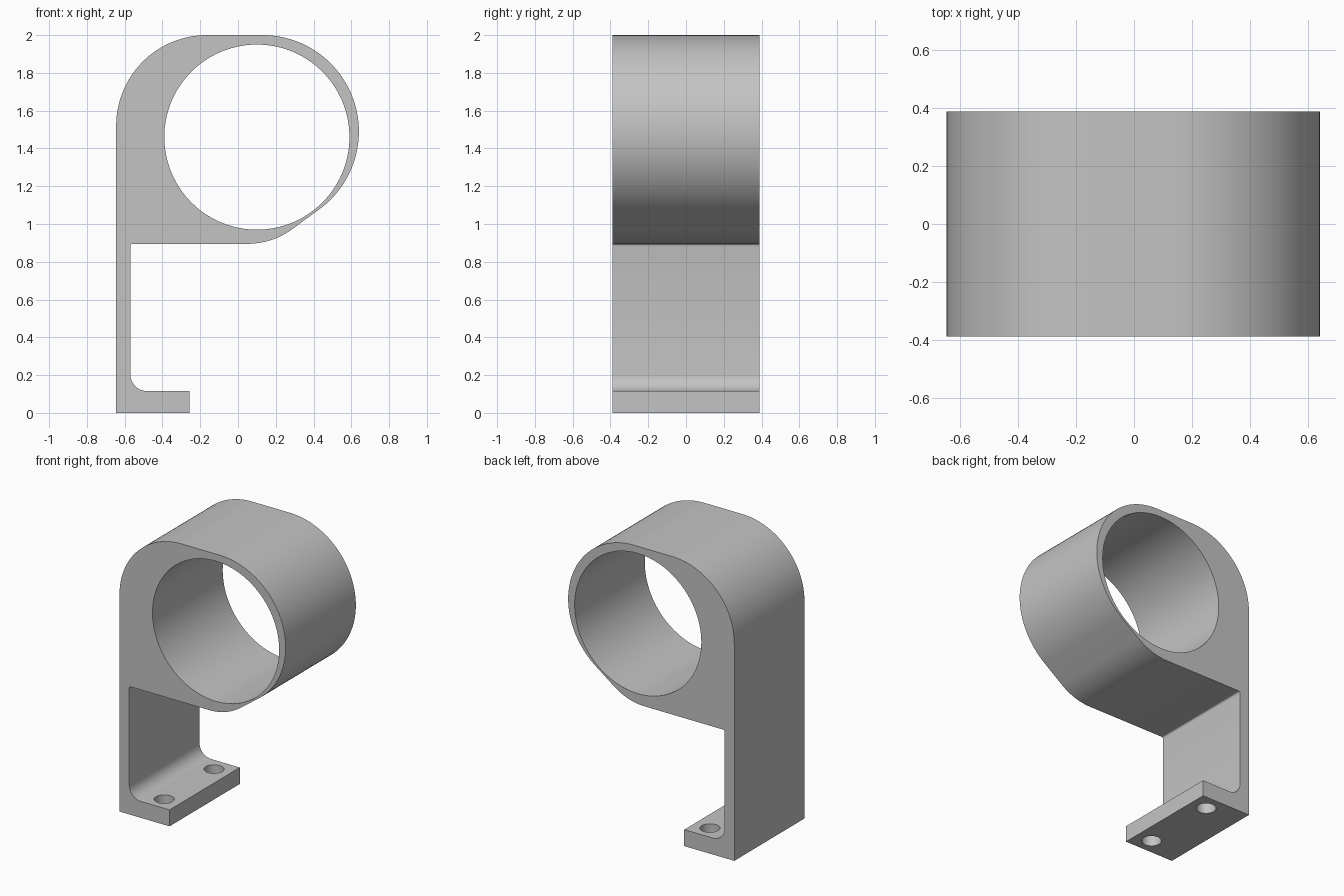
import bpy, bmesh
from math import sin, cos, radians

cube = bpy.data.objects.get("Cube")
if cube:
    bpy.data.objects.remove(cube, do_unlink=True)

HALF_DEPTH = 0.388

grey = bpy.data.materials.new("plain grey")
grey.use_nodes = True
colour = (0.55, 0.55, 0.55, 1)
grey.diffuse_color = colour
grey.node_tree.nodes["Principled BSDF"].inputs["Base Color"].default_value = colour


def arc(cx, cz, r, start, end, steps):
    """Points on an arc in the x-z plane, angles in degrees from +x."""
    angles = [radians(start + (end - start) * i / steps) for i in range(steps + 1)]
    return [(cx + r * cos(a), cz + r * sin(a)) for a in angles]


def extrude_profile(name, points, half):
    """Solid made by sweeping an x-z outline along y."""
    bm = bmesh.new()
    face = bm.faces.new([bm.verts.new((x, -half, z)) for x, z in points])
    swept = bmesh.ops.extrude_face_region(bm, geom=[face])["geom"]
    verts = [v for v in swept if isinstance(v, bmesh.types.BMVert)]
    bmesh.ops.translate(bm, verts=verts, vec=(0, 2 * half, 0))
    bmesh.ops.recalc_face_normals(bm, faces=bm.faces)
    mesh = bpy.data.meshes.new(name)
    bm.to_mesh(mesh)
    bm.free()
    obj = bpy.data.objects.new(name, mesh)
    bpy.context.collection.objects.link(obj)
    mesh.materials.append(grey)
    return obj


def drill(target, location, radius, depth, rotation=(0, 0, 0), sides=48):
    """Cut a round hole through the target."""
    bpy.ops.mesh.primitive_cylinder_add(vertices=sides, radius=radius, depth=depth,
                                        location=location, rotation=rotation)
    cutter = bpy.context.object
    cutter.name = "hole_cutter"
    cutter.hide_render = True
    cutter.data.materials.append(grey)
    mod = target.modifiers.new("hole", 'BOOLEAN')
    mod.operation = 'DIFFERENCE'
    mod.solver = 'EXACT'
    mod.object = cutter
    bpy.context.view_layer.objects.active = target
    bpy.ops.object.modifier_apply(modifier=mod.name)
    bpy.data.objects.remove(cutter, do_unlink=True)


# Side outline: foot, upright, rounded ring housing
outline = [(-0.645, 0), (-0.258, 0), (-0.258, 0.115)]
outline += arc(-0.48, 0.205, 0.09, 270, 180, 10)          # foot fillet
outline += arc(-0.558, 0.883, 0.012, 180, 90, 4)          # fillet under housing
outline += arc(0.05, 1.295, 0.40, 270, 306.2, 14)         # lower curve
outline += arc(0.13, 1.49, 0.51, -53.8, 90, 48)           # outer ring curve
outline += arc(-0.165, 1.52, 0.48, 90, 180, 32)           # upper back curve

bracket = extrude_profile("ring_bracket", outline, HALF_DEPTH)

# Main bore and the two screw holes in the foot
drill(bracket, (0.1, 0, 1.46), 0.49, 1.2, (radians(90), 0, 0), 112)
for side in (-1, 1):
    drill(bracket, (-0.378, side * 0.275, 0.06), 0.064, 0.3)

bpy.ops.object.select_all(action='DESELECT')
bracket.select_set(True)
bpy.context.view_layer.objects.active = bracket
bpy.ops.object.shade_smooth_by_angle(angle=radians(30))
